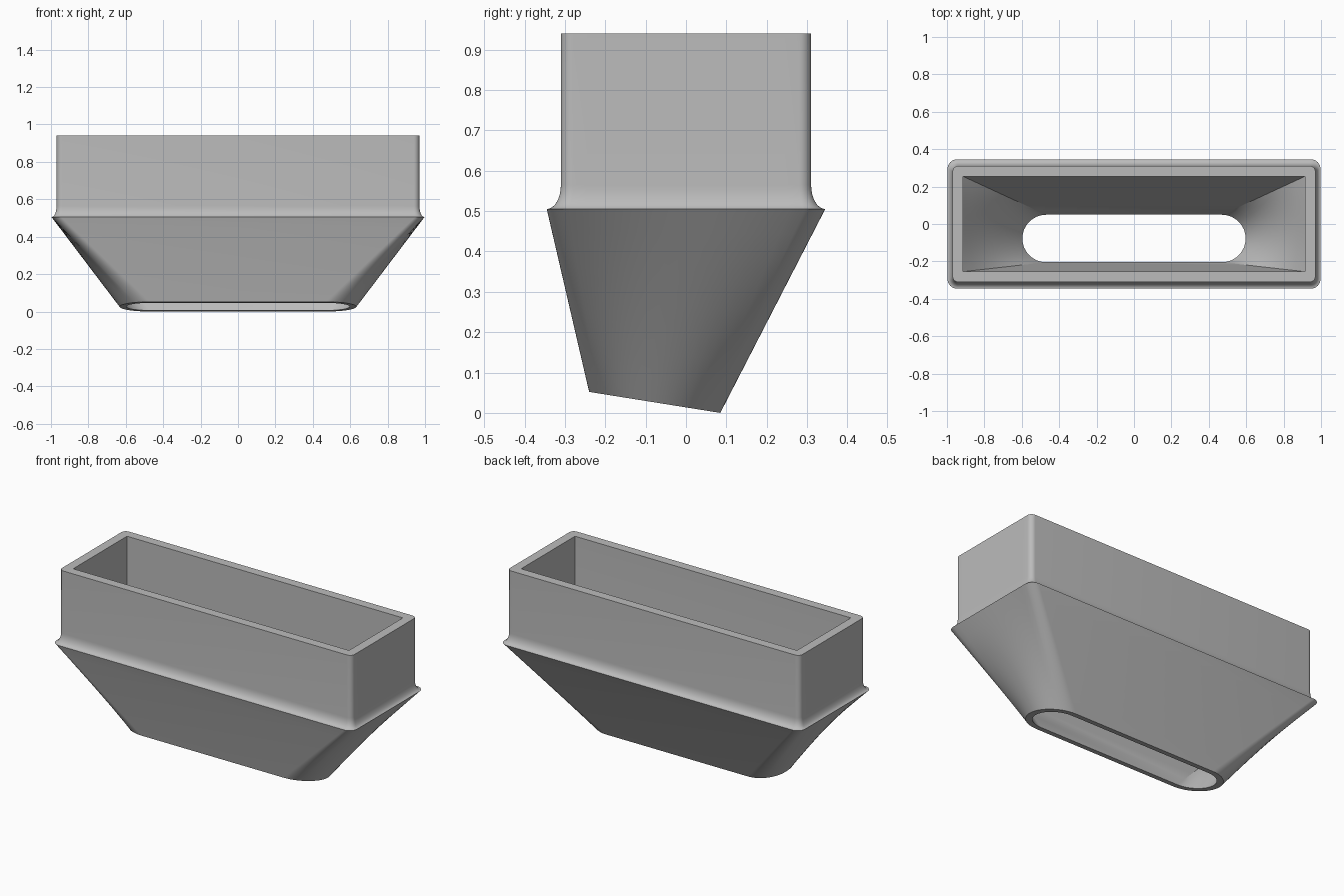
import bpy, bmesh, math
from mathutils import Vector

cube = bpy.data.objects.get("Cube")
if cube:
    bpy.data.objects.remove(cube)

ARC, SIDE, CORNER_SHARE = 8, 16, 0.18


def mirrored_loop(end):
    """Close a loop from its right end, listed front to back."""
    return end + [Vector((-p.x, p.y, p.z)) for p in reversed(end)]


def rect_loop(hx, hy, r, z):
    """Rounded rectangle with evenly stepped corners and ends."""
    end = []
    for i in range(ARC + 1):
        a = math.pi / 2 * (i / ARC - 1)
        end.append(Vector((hx - r + r * math.cos(a), -hy + r + r * math.sin(a), z)))
    for i in range(1, SIDE):
        end.append(Vector((hx, (hy - r) * (2 * i / SIDE - 1), z)))
    end += [Vector((p.x, -p.y, z)) for p in reversed(end[:ARC + 1])]
    return mirrored_loop(end)


def slot_loop(r, share):
    """Slot on the tilted outlet plane, matched point by point to rect_loop."""
    turns = [share * i / ARC for i in range(ARC + 1)]
    turns += [share + (1 - 2 * share) * i / SIDE for i in range(1, SIDE)]
    turns += [1 - t for t in reversed(turns[:ARC + 1])]
    end = []
    for t in turns:
        a = math.pi * (t - 0.5)
        y = -0.0775 + r * math.sin(a)
        end.append(Vector((0.47 + r * math.cos(a), y, 0.16 * (0.085 - y))))
    return mirrored_loop(end)


def loft(start, stop, steps):
    """Straight blend between two matched loops, without the first one."""
    return [[a.lerp(b, k / steps) for a, b in zip(start, stop)]
            for k in range(1, steps + 1)]


# Outer skin: straight collar, concave flare, funnel
rings = [rect_loop(0.97, 0.31, 0.03, 0.94)]
for k in range(9):
    a = math.pi / 2 * k / 8
    out = 1 - math.cos(a)
    rings.append(rect_loop(0.97 + 0.027 * out, 0.31 + 0.035 * out,
                           0.03 + 0.02 * out, 0.565 - 0.06 * math.sin(a)))
rings += loft(rings[-1], slot_loop(0.1625, CORNER_SHARE), 8)

# Inner skin, from the outlet back up to the rim
inner_edge = rect_loop(0.915, 0.255, 0, 0.505)
inner_slot = slot_loop(0.127, 0)
rings.append(inner_slot)
rings += loft(inner_slot, inner_edge, 8)
rings.append(rect_loop(0.915, 0.255, 0, 0.94))

# Join the rings into one closed shell
bm = bmesh.new()
loops = [[bm.verts.new(p) for p in ring] for ring in rings]
n = len(loops[0])
for i, ring in enumerate(loops):
    below = loops[(i + 1) % len(loops)]
    for j in range(n):
        k = (j + 1) % n
        bm.faces.new((ring[j], below[j], below[k], ring[k]))
bmesh.ops.remove_doubles(bm, verts=bm.verts, dist=0.0001)
bmesh.ops.recalc_face_normals(bm, faces=bm.faces)

mesh = bpy.data.meshes.new("funnel_adapter")
bm.to_mesh(mesh)
bm.free()
adapter = bpy.data.objects.new("funnel_adapter", mesh)
bpy.context.collection.objects.link(adapter)

# Single grey material
grey = bpy.data.materials.new("plain_grey")
grey.use_nodes = True
colour = (0.5, 0.5, 0.5, 1)
grey.diffuse_color = colour
grey.node_tree.nodes["Principled BSDF"].inputs["Base Color"].default_value = colour
mesh.materials.append(grey)

bpy.ops.object.select_all(action='DESELECT')
adapter.select_set(True)
bpy.context.view_layer.objects.active = adapter
bpy.ops.object.shade_smooth_by_angle(angle=math.radians(20))
